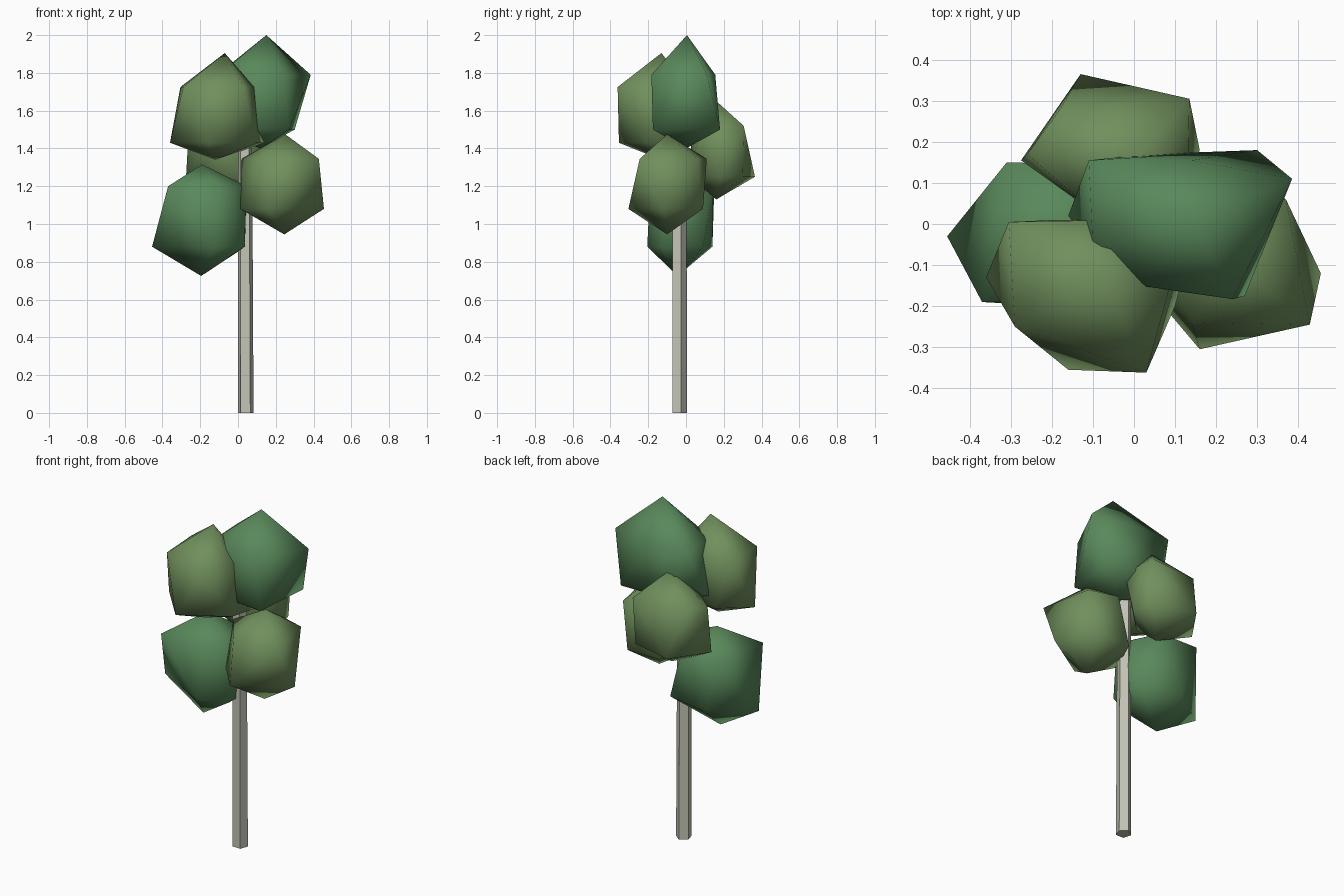
import bpy, bmesh, math
from mathutils import Vector

if "Cube" in bpy.data.objects:
    bpy.data.objects.remove(bpy.data.objects["Cube"])


def material(name, rgb):
    m = bpy.data.materials.new(name)
    m.diffuse_color = (*rgb, 1)
    m.use_nodes = True
    m.node_tree.nodes["Principled BSDF"].inputs["Base Color"].default_value = m.diffuse_color
    return m


dark = material("dark_leaf", (0.10, 0.25, 0.105))
light = material("light_leaf", (0.165, 0.28, 0.11))
bark = material("bark", (0.55, 0.55, 0.47))


def finish(bm, name, mat, smooth):
    bmesh.ops.recalc_face_normals(bm, faces=bm.faces[:])
    for f in bm.faces:
        f.smooth = smooth
    me = bpy.data.meshes.new(name)
    bm.to_mesh(me)
    bm.free()
    me.materials.append(mat)
    ob = bpy.data.objects.new(name, me)
    bpy.context.collection.objects.link(ob)
    return ob


def clump(name, mat, top, upper_z, upper, lower_z, lower, bottom):
    """Faceted leaf ball: two small rings capped by a top and a bottom tip."""
    pts = [top, bottom]
    pts += [(x, y, upper_z) for x, y in upper]
    pts += [(x, y, lower_z) for x, y in lower]
    bm = bmesh.new()
    for p in pts:
        bm.verts.new(p)
    bmesh.ops.convex_hull(bm, input=bm.verts[:])
    loose = [v for v in bm.verts if not v.link_faces]
    bmesh.ops.delete(bm, geom=loose, context='VERTS')
    bmesh.ops.triangulate(bm, faces=bm.faces[:])
    return finish(bm, name, mat, True)


# Trunk: slim five-sided post, slightly tapered and leaning
bm = bmesh.new()
bmesh.ops.create_cone(bm, cap_ends=True, segments=5, radius1=0.043, radius2=0.039, depth=1.5)
turn = math.radians(16)
start = min(math.atan2(v.co.y, v.co.x) % math.radians(72) for v in bm.verts)
for v in bm.verts:
    a = math.atan2(v.co.y, v.co.x) + turn - start
    r = v.co.xy.length
    lean = -0.004 if v.co.z > 0 else 0
    v.co = Vector((0.041 + lean + r * math.cos(a), -0.037 + r * math.sin(a), v.co.z + 0.75))
finish(bm, "trunk", bark, False)

# Crown: five leaf clumps staggered around the trunk
clump("leaves_top", dark, (0.15, 0.005, 2.0),
      1.79, [(0.385, 0.11), (0.24, -0.183), (0.015, -0.15), (-0.10, -0.06), (-0.11, 0.155), (0.14, 0.155)],
      1.50, [(0.30, 0.18), (0.27, -0.175), (0.01, -0.15), (-0.16, 0.02), (0.03, 0.17)],
      (0.12, 0.0, 1.40))

clump("leaves_upper_front", light, (-0.07, -0.13, 1.905),
      1.725, [(-0.305, 0.005), (-0.29, -0.25), (0.03, -0.362), (0.085, -0.16), (-0.04, 0.01)],
      1.43, [(-0.36, -0.13), (-0.16, -0.355), (0.10, -0.20), (0.14, -0.05), (-0.19, 0.01)],
      (-0.12, -0.13, 1.34))

clump("leaves_right", light, (0.25, -0.10, 1.475),
      1.345, [(0.428, -0.245), (0.37, 0.06), (0.20, 0.11), (0.02, -0.07), (0.14, -0.24)],
      1.08, [(0.455, -0.12), (0.16, -0.305), (0.012, -0.13), (0.11, 0.09), (0.32, 0.09)],
      (0.245, -0.10, 0.945))

clump("leaves_left", dark, (-0.19, -0.02, 1.315),
      1.20, [(-0.37, -0.19), (-0.31, 0.15), (-0.07, 0.145), (0.045, -0.09), (-0.10, -0.19)],
      0.88, [(-0.455, -0.03), (-0.12, -0.205), (0.035, -0.13), (0.04, 0.09), (-0.22, 0.14)],
      (-0.195, -0.045, 0.725))

clump("leaves_back", light, (0.0, 0.15, 1.66),
      1.52, [(0.135, 0.305), (0.13, 0.08), (-0.10, 0.03), (-0.26, 0.17), (-0.18, 0.28)],
      1.25, [(-0.13, 0.365), (0.12, 0.30), (0.16, 0.18), (0.0, 0.02), (-0.275, 0.155)],
      (-0.02, 0.16, 1.13))
